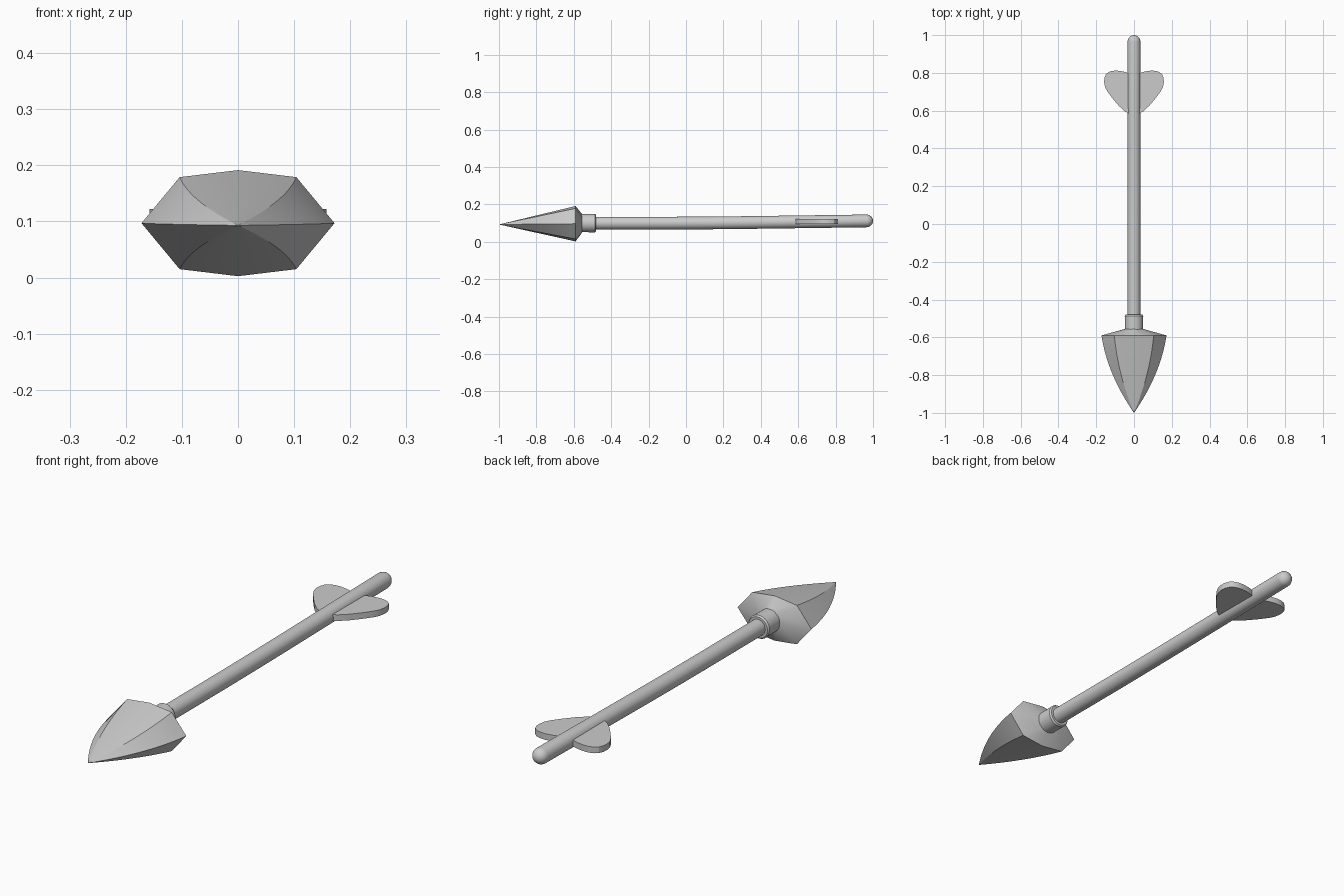
import bpy, bmesh, math

if "Cube" in bpy.data.objects:
    bpy.data.objects.remove(bpy.data.objects["Cube"])


def finish(name, bm, angle=25):
    bmesh.ops.recalc_face_normals(bm, faces=bm.faces)
    mesh = bpy.data.meshes.new(name)
    bm.to_mesh(mesh)
    bm.free()
    ob = bpy.data.objects.new(name, mesh)
    bpy.context.collection.objects.link(ob)
    bpy.ops.object.select_all(action='DESELECT')
    ob.select_set(True)
    bpy.context.view_layer.objects.active = ob
    bpy.ops.object.shade_smooth_by_angle(angle=math.radians(angle))
    return ob


def loft(name, rings):
    """Skin rings of (x, y, z) points; single-point rings make a tip."""
    bm = bmesh.new()
    rows = [[bm.verts.new(p) for p in ring] for ring in rings]
    for a, b in zip(rows, rows[1:]):
        n = max(len(a), len(b))
        for i in range(n):
            j = (i + 1) % n
            if len(a) == 1:
                bm.faces.new((a[0], b[i], b[j]))
            elif len(b) == 1:
                bm.faces.new((a[i], a[j], b[0]))
            else:
                bm.faces.new((a[i], a[j], b[j], b[i]))
    for row in (rows[0], rows[-1]):
        if len(row) > 2:
            bm.faces.new(row)
    return finish(name, bm)


def circle(y, z, r, n=32):
    return [(r * math.sin(2 * math.pi * i / n), y,
             z + r * math.cos(2 * math.pi * i / n)) for i in range(n)]


# Arrowhead: eight-sided section, curved in plan and straight in side view
section = [(0, .0945), (.104, .082), (.172, 0), (.104, -.082),
           (0, -.0945), (-.104, -.082), (-.172, 0), (-.104, .082)]
rings = [[(0, -1, .093)]]
steps = 12
for k in range(1, steps + 1):
    t = k / steps
    wide = 1.65 * t - .65 * t * t
    zc = .093 + .004 * t
    rings.append([(x * wide, -1 + .41 * t, zc + z * t) for x, z in section])
rings.append(circle(-.556, .099, .05, 8))
loft("arrowhead", rings)

# Collar joining head and shaft
loft("collar", [circle(-.575, .1, .048), circle(-.487, .1, .049),
                circle(-.48, .1, .044)])

# Shaft: slightly bent upward, with a rounded tail
path = [(-.56, .1), (-.1, .1), (.1, .101), (.3, .103), (.6, .107), (.965, .112)]
rings = [circle(y, z, .034) for y, z in path]
for k in range(1, 6):
    a = math.pi / 2 * k / 6
    rings.append(circle(.965 + .035 * math.sin(a), .112, .034 * math.cos(a)))
rings.append([(0, 1, .112)])
loft("shaft", rings)

# Pair of rounded flat fins
outline = [(0, .57), (.025, .582), (.05, .597), (.08, .625), (.11, .66),
           (.14, .70), (.153, .725), (.158, .75), (.157, .772), (.149, .792),
           (.135, .804), (.115, .811), (.09, .812), (.06, .808), (.03, .799), (0, .785)]
for side, label in ((1, "right"), (-1, "left")):
    loft(label + "_fin", [[(side * x, y, z) for x, y in outline]
                          for z in (.096, .122)])
